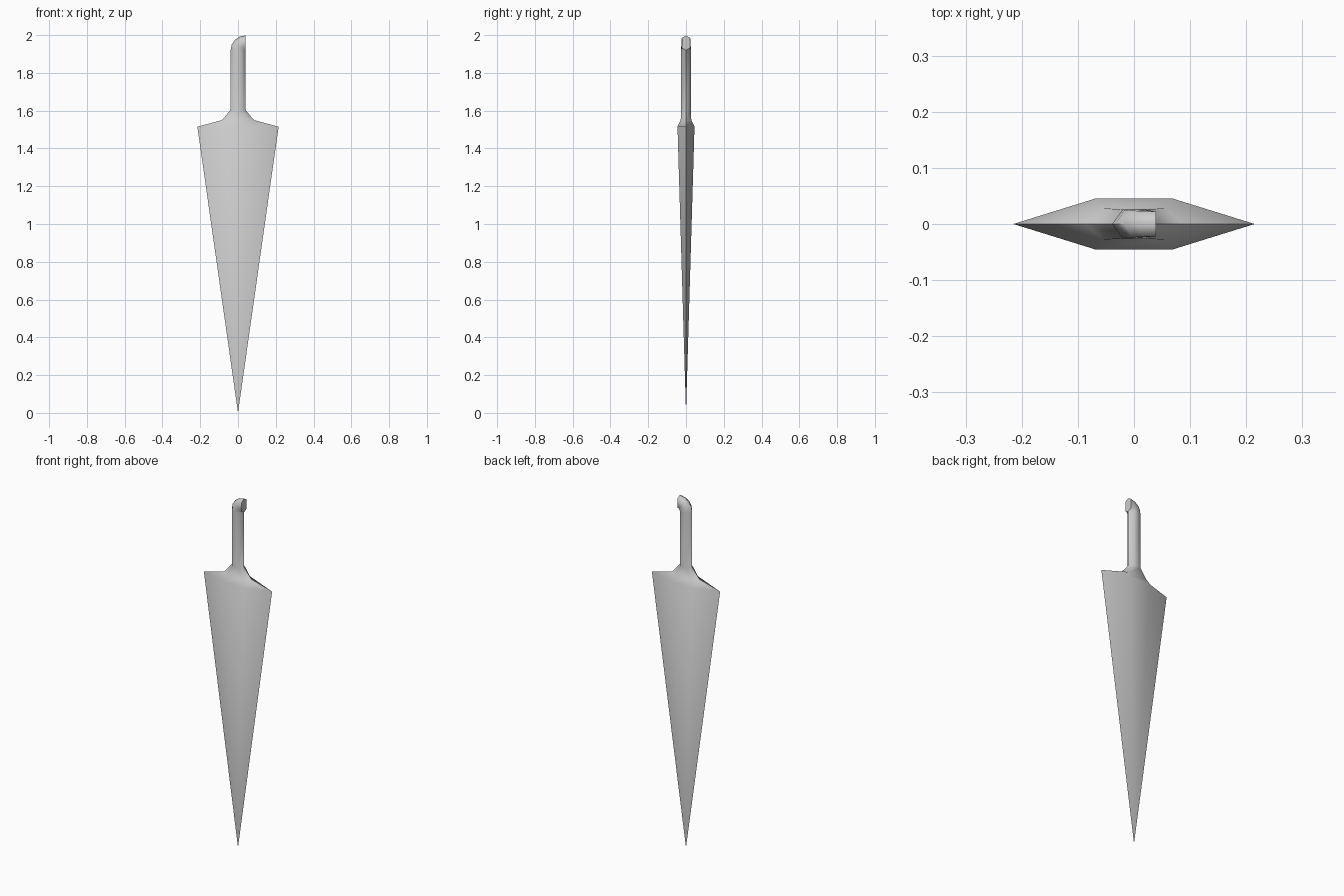
import bpy, bmesh, math
from mathutils import Vector

if "Cube" in bpy.data.objects:
    bpy.data.objects.remove(bpy.data.objects["Cube"])


def hexagon(x, flat, y, z):
    # six-sided section with its points on the x axis
    return [Vector(p) for p in ((x, 0, z), (flat, y, z), (-flat, y, z),
                                (-x, 0, z), (-flat, -y, z), (flat, -y, z))]


def tilted(angle, flat, y, pivot_x=0.039, pivot_z=1.92):
    # grip section swung about its right edge to form the rounded end
    ring = []
    for p in hexagon(0.039, flat, y, 0):
        r = pivot_x - p.x
        ring.append(Vector((pivot_x - r * math.cos(angle), p.y,
                            pivot_z + r * math.sin(angle))))
    return ring


# blade, shoulder and grip sections
rings = [
    hexagon(0.215, 0.07, 0.045, 1.515),
    hexagon(0.085, 0.055, 0.028, 1.55),
    hexagon(0.039, 0.02, 0.026, 1.605),
    hexagon(0.039, 0.02, 0.026, 1.92),
]
# curved butt end
for i in range(1, 5):
    t = i / 4
    rings.append(tilted(t * math.pi / 2, 0.02 + 0.006 * t, 0.026 - 0.004 * t))

bm = bmesh.new()
tip = bm.verts.new((0, 0, 0))
loops = [[bm.verts.new(p) for p in ring] for ring in rings]
for k in range(6):
    n = (k + 1) % 6
    bm.faces.new((tip, loops[0][n], loops[0][k]))
    for a, b in zip(loops, loops[1:]):
        bm.faces.new((a[k], a[n], b[n], b[k]))
bm.faces.new(loops[-1])
bmesh.ops.remove_doubles(bm, verts=bm.verts, dist=0.0001)
bmesh.ops.recalc_face_normals(bm, faces=bm.faces)

mesh = bpy.data.meshes.new("dagger")
bm.to_mesh(mesh)
bm.free()
dagger = bpy.data.objects.new("dagger", mesh)
bpy.context.collection.objects.link(dagger)

# soft shading across the facets, sharp at the blade edges
bpy.context.view_layer.objects.active = dagger
dagger.select_set(True)
bpy.ops.object.shade_smooth_by_angle(angle=math.radians(65))
